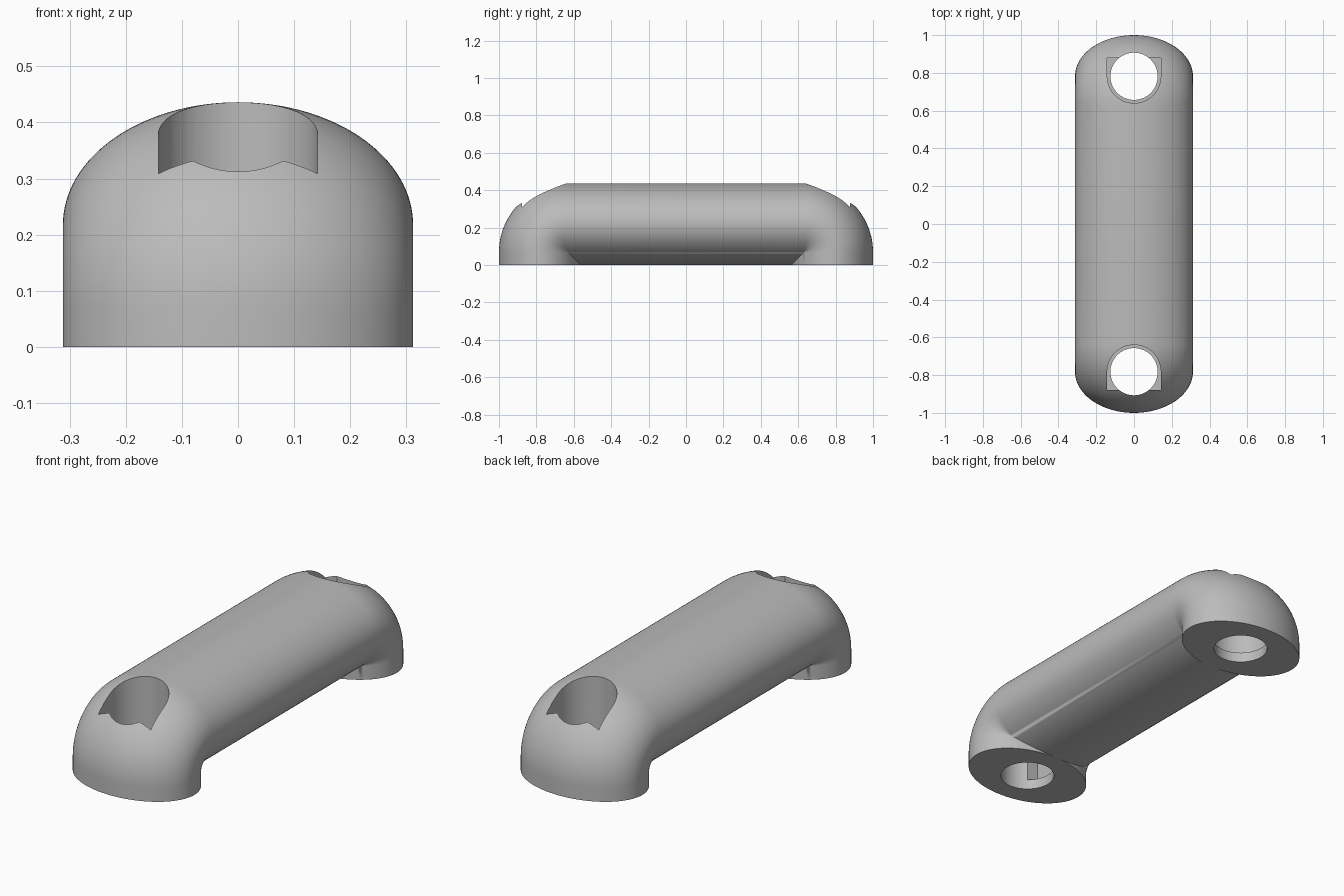
import bpy, bmesh
from math import sin, cos, pi

if "Cube" in bpy.data.objects:
    bpy.data.objects.remove(bpy.data.objects["Cube"])

HALF_W, HALF_T = 0.312, 0.218      # elliptical section
LEG_Y = 1 - HALF_T                 # leg axis
BEND = 0.15                        # bend radius of the centre line
SIDES, STEPS = 128, 28
BORE, POCKET, FLOOR = 0.125, 0.142, 0.05

grey = bpy.data.materials.new("plain_grey")
grey.use_nodes = True
grey.diffuse_color = (0.5, 0.5, 0.5, 1)
grey.node_tree.nodes["Principled BSDF"].inputs["Base Color"].default_value = (0.5, 0.5, 0.5, 1)


def make_object(name, bm):
    bmesh.ops.recalc_face_normals(bm, faces=bm.faces)
    mesh = bpy.data.meshes.new(name)
    bm.to_mesh(mesh)
    bm.free()
    mesh.materials.append(grey)
    obj = bpy.data.objects.new(name, mesh)
    bpy.context.collection.objects.link(obj)
    return obj


def section_point(d, angle):
    """Point (y, z) of the front bend at offset d towards the inside."""
    reach = max(BEND - d, 0)       # inner overlap collapses into a mitre
    inner = max(d, BEND)
    return (-LEG_Y + inner - reach * cos(angle),
            HALF_T - inner + reach * sin(angle))


# Handle body: foot, bend, bar, bend, foot
section = [(HALF_W * sin(2 * pi * i / SIDES), HALF_T * cos(2 * pi * i / SIDES))
           for i in range(SIDES)]
front = [[(x, -LEG_Y + d, 0) for x, d in section]]
for k in range(STEPS + 1):
    front.append([(x, *section_point(d, k * pi / 2 / STEPS)) for x, d in section])
back = [[(x, -y, z) for x, y, z in ring] for ring in reversed(front)]

bm = bmesh.new()
rings = [[bm.verts.new(p) for p in ring] for ring in front + back]
for a, b in zip(rings, rings[1:]):
    for i in range(SIDES):
        j = (i + 1) % SIDES
        bm.faces.new((a[i], a[j], b[j], b[i]))
bm.faces.new(rings[0])
bm.faces.new(rings[-1])
bmesh.ops.remove_doubles(bm, verts=bm.verts, dist=0.00001)
handle = make_object("handle", bm)


def prism(name, outline, bottom, top):
    bm = bmesh.new()
    face = bm.faces.new([bm.verts.new((x, y, bottom)) for x, y in outline])
    out = bmesh.ops.extrude_face_region(bm, geom=[face])
    for v in out["geom"]:
        if isinstance(v, bmesh.types.BMVert):
            v.co.z = top
    obj = make_object(name, bm)
    obj.hide_render = True
    return obj


def cut(cutter):
    mod = handle.modifiers.new("cut", "BOOLEAN")
    mod.operation = "DIFFERENCE"
    mod.solver = "EXACT"
    mod.object = cutter
    bpy.context.view_layer.objects.active = handle
    bpy.ops.object.modifier_apply(modifier=mod.name)
    bpy.data.objects.remove(cutter)


# Screw holes with a round-backed, square-fronted pocket for the head
for side in (-1, 1):
    bore = [(BORE * cos(2 * pi * i / 64), side * LEG_Y + BORE * sin(2 * pi * i / 64))
            for i in range(64)]
    pocket = [(POCKET * cos(pi * i / 32), side * (LEG_Y - POCKET * sin(pi * i / 32)))
              for i in range(33)]
    pocket += [(-POCKET, side * 0.878), (POCKET, side * 0.878)]
    cut(prism("bore_cutter", bore, -0.1, 0.6))
    cut(prism("pocket_cutter", pocket, FLOOR, 0.6))

bpy.ops.object.select_all(action="DESELECT")
handle.select_set(True)
bpy.context.view_layer.objects.active = handle
bpy.ops.object.shade_smooth_by_angle(angle=pi / 6)
